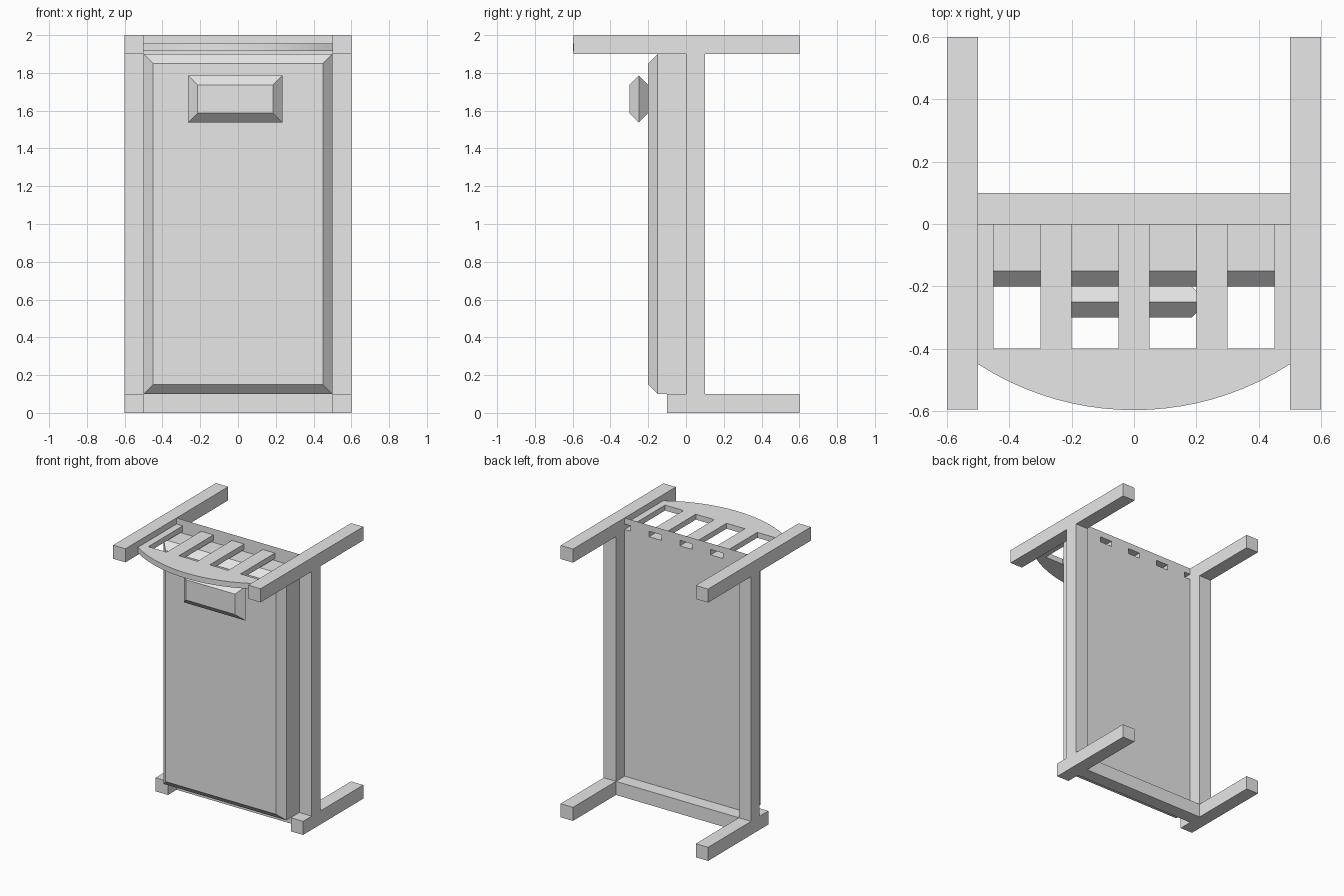
import bpy, bmesh

if "Cube" in bpy.data.objects:
    bpy.data.objects.remove(bpy.data.objects["Cube"])

grey = bpy.data.materials.new("plain grey")
grey.diffuse_color = (0.8, 0.8, 0.8, 1)
grey.use_nodes = True
grey.node_tree.nodes["Principled BSDF"].inputs["Base Color"].default_value = grey.diffuse_color


def finish(name, bm):
    bmesh.ops.recalc_face_normals(bm, faces=bm.faces[:])
    mesh = bpy.data.meshes.new(name)
    bm.to_mesh(mesh)
    bm.free()
    mesh.materials.append(grey)
    ob = bpy.data.objects.new(name, mesh)
    bpy.context.collection.objects.link(ob)
    return ob


def box(name, x0, x1, y0, y1, z0, z1):
    return layers(name, [(y0, x0, x1, z0, z1), (y1, x0, x1, z0, z1)])


def layers(name, rects):
    """Closed solid joining rectangles stacked along y: (y, x0, x1, z0, z1)."""
    bm = bmesh.new()
    rings = [[bm.verts.new(p) for p in ((a, y, c), (b, y, c), (b, y, d), (a, y, d))]
             for y, a, b, c, d in rects]
    for r, s in zip(rings, rings[1:]):
        for i in range(4):
            j = (i + 1) % 4
            bm.faces.new((r[i], r[j], s[j], s[i]))
    bm.faces.new(rings[0])
    bm.faces.new(rings[-1])
    return finish(name, bm)


# Frame: long posts at the head, short ones at the foot, rails between
for side, x0, x1 in (("left", -0.6, -0.5), ("right", 0.5, 0.6)):
    box(side + "_head_post", x0, x1, -0.595, 0.6, 1.9, 2.0)
    box(side + "_foot_post", x0, x1, -0.1, 0.6, 0.0, 0.1)
    box(side + "_side_rail", x0, x1, 0.0, 0.1, 0.1, 1.9)
box("foot_rail", -0.5, 0.5, 0.0, 0.1, 0.0, 0.1)

# Mattress with a chamfered face, and a pillow chamfered on both faces
layers("mattress", [(0.0, -0.5, 0.5, 0.1, 1.9),
                    (-0.15, -0.5, 0.5, 0.1, 1.9),
                    (-0.2, -0.45, 0.45, 0.15, 1.85)])
layers("pillow", [(-0.2, -0.215, 0.185, 1.587, 1.737),
                  (-0.25, -0.265, 0.235, 1.537, 1.787),
                  (-0.3, -0.215, 0.185, 1.587, 1.737)])

# Headboard laid out in 0.05 wide columns
LOW, HIGH, STEP = 1.915, 1.955, 0.05
SAG = 0.147
RADIUS = (0.25 + SAG * SAG) / (2 * SAG)


def arc_y(x):
    return -0.597 + RADIUS - (RADIUS * RADIUS - x * x) ** 0.5


def is_slat(x):
    return not (0.05 < abs(x) < 0.2 or 0.3 < abs(x) < 0.45)


def quad(bm, *points):
    bm.faces.new([bm.verts.new(p) for p in points])


board, wall = bmesh.new(), bmesh.new()
for i in range(20):
    a, b = -0.5 + i * STEP, -0.5 + (i + 1) * STEP
    slat = is_slat((a + b) / 2)
    # curved top strip and slats
    quad(board, (a, -0.4, LOW), (b, -0.4, LOW), (b, arc_y(b), LOW), (a, arc_y(a), LOW))
    if slat:
        quad(board, (a, 0, LOW), (b, 0, LOW), (b, -0.4, LOW), (a, -0.4, LOW))
    # thin end wall, open behind each hollow slat
    for z0, z1 in ((1.9, LOW), (LOW, HIGH), (HIGH, 2.0)):
        if z0 != LOW or not slat:
            quad(wall, (a, 0, z0), (b, 0, z0), (b, 0, z1), (a, 0, z1))

for bm in (board, wall):
    bmesh.ops.remove_doubles(bm, verts=bm.verts[:], dist=0.0005)
finish("head_end_wall", wall)

# Thicken the headboard, then open the slat ends
res = bmesh.ops.extrude_face_region(board, geom=board.faces[:], use_keep_orig=True)
new_verts = [g for g in res["geom"] if isinstance(g, bmesh.types.BMVert)]
bmesh.ops.translate(board, verts=new_verts, vec=(0, 0, HIGH - LOW))
ends = [f for f in board.faces if all(abs(v.co.y) < 1e-4 for v in f.verts)]
bmesh.ops.delete(board, geom=ends, context='FACES')
headboard = finish("headboard", board)
bpy.context.view_layer.objects.active = headboard
headboard.select_set(True)
bpy.ops.object.shade_smooth_by_angle()
